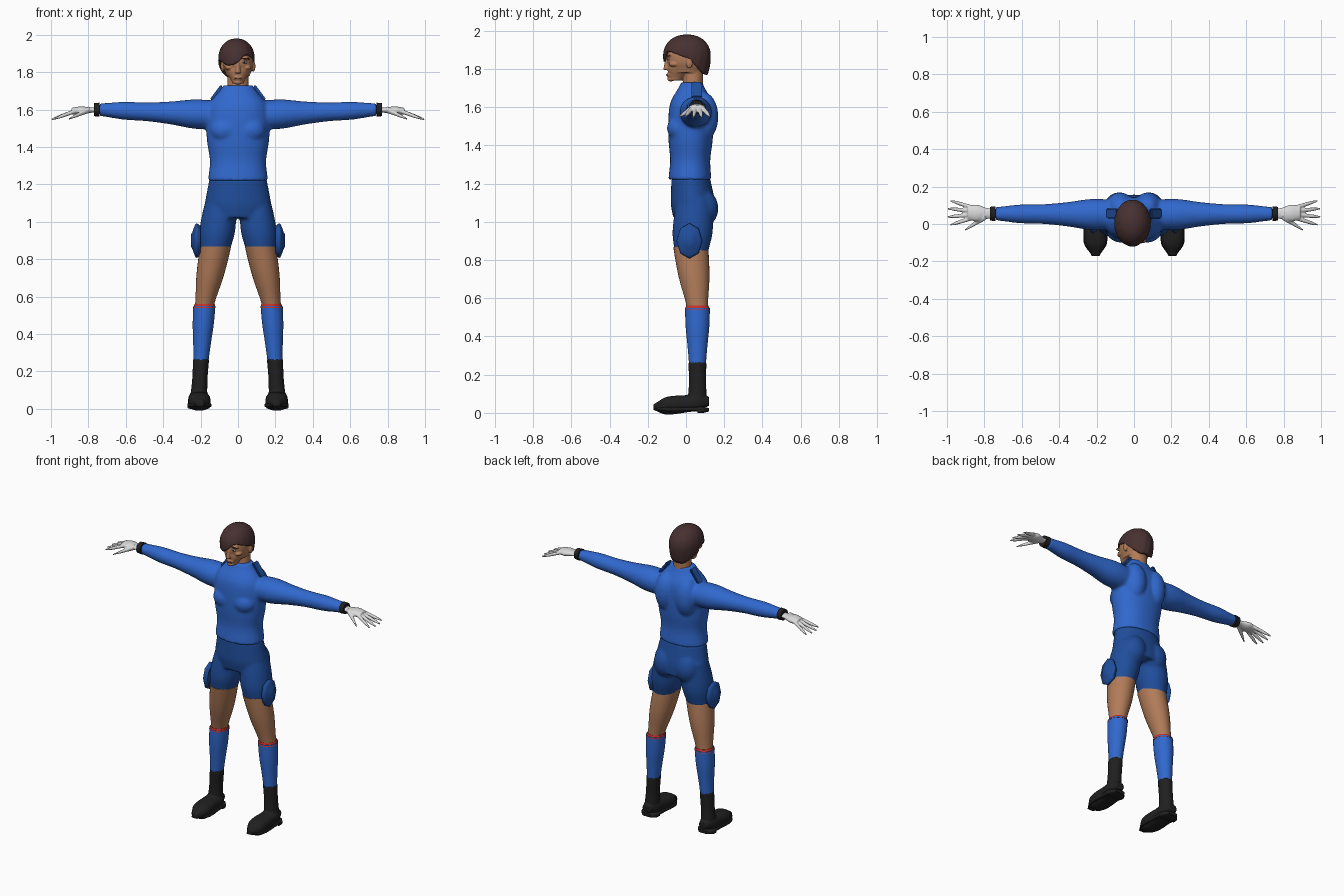
import bpy, bmesh, math
from mathutils import Matrix, Vector

cube = bpy.data.objects.get("Cube")
if cube:
    bpy.data.objects.remove(cube, do_unlink=True)


def material(name, r, g, b):
    mat = bpy.data.materials.new(name)
    mat.use_nodes = True
    mat.diffuse_color = (r, g, b, 1)
    shader = next(n for n in mat.node_tree.nodes if n.type == 'BSDF_PRINCIPLED')
    shader.inputs["Base Color"].default_value = (r, g, b, 1)
    return mat


SHIRT = material("bright blue cloth", .03, .14, .62)
SHORTS = material("deep blue cloth", .014, .075, .33)
SKIN = material("tan skin", .44, .2, .1)
HAIR = material("dark brown hair", .065, .03, .03)
BLACK = material("black leather", .014, .014, .015)
GLOVE = material("white glove", .7, .7, .7)
RED = material("red trim", .55, .03, .02)
EYE = material("eye white", .6, .6, .55)
LIP = material("lip brown", .27, .1, .06)


def ease(values, position):
    """Smooth curve through evenly spaced values; position counts stations."""
    i = min(int(position), len(values) - 2)
    t = position - i
    before, a, b, after = (values[max(i - 1, 0)], values[i], values[i + 1],
                           values[min(i + 2, len(values) - 1)])
    rise, fall = (b - before) / 2, (after - a) / 2
    curve = a + rise * t
    curve += (3 * (b - a) - 2 * rise - fall) * t ** 2
    return curve + (rise + fall - 2 * (b - a)) * t ** 3


def limb(bm, axis, start, end, radii, ratio=1.0, sides=32, power=2.0):
    """Closed tube from start to end; radii are evenly spaced along it.
    The section lies across the axis; ratio is its second radius over its first."""
    across = [Vector(row) for row in Matrix.Identity(3)]
    across.pop("xyz".index(axis))
    steps = 4 * (len(radii) - 1)
    loops = []
    for k in range(steps + 1):
        centre = Vector(start).lerp(Vector(end), k / steps)
        radius = ease(radii, k / 4)
        loop = []
        for i in range(sides):
            angle = math.tau * i / sides
            c, s = math.cos(angle), math.sin(angle)
            u = math.copysign(abs(c) ** (2 / power), c) * radius
            v = math.copysign(abs(s) ** (2 / power), s) * radius * ratio
            loop.append(bm.verts.new(centre + across[0] * u + across[1] * v))
        loops.append(loop)
    for low, high in zip(loops, loops[1:]):
        for i in range(sides):
            j = (i + 1) % sides
            bm.faces.new((low[i], low[j], high[j], high[i]))
    bm.faces.new(loops[0])
    bm.faces.new(loops[-1])


def ball(bm, centre, radii):
    placing = Matrix.Translation(centre) @ Matrix.Diagonal((*radii, 1))
    bmesh.ops.create_uvsphere(bm, u_segments=20, v_segments=12, radius=1, matrix=placing)


def finish(name, bm, mat, voxel=0, relax=0):
    """Make the object; a voxel size blends its overlapping pieces into one skin."""
    bmesh.ops.recalc_face_normals(bm, faces=bm.faces)
    for face in bm.faces:
        face.smooth = True
    for edge in bm.edges:
        edge.smooth = edge.calc_face_angle(0) < .9
    mesh = bpy.data.meshes.new(name)
    bm.to_mesh(mesh)
    bm.free()
    mesh.materials.append(mat)
    ob = bpy.data.objects.new(name, mesh)
    bpy.context.scene.collection.objects.link(ob)
    if voxel:
        blend = ob.modifiers.new("blend", 'REMESH')
        blend.mode, blend.voxel_size, blend.use_smooth_shade = 'VOXEL', voxel, True
        soften = ob.modifiers.new("soften", 'SMOOTH')
        soften.iterations = relax
    return ob


def limb_part(name, mat, *shape, **options):
    bm = bmesh.new()
    limb(bm, *shape, **options)
    return finish(name, bm, mat)


def ball_part(name, mat, centre, radii):
    bm = bmesh.new()
    ball(bm, centre, radii)
    return finish(name, bm, mat)


def joints(side):
    """Named body points for one side."""
    places = dict(shoulder=(.1, .05, 1.57), wrist=(.74, .055, 1.6),
                  hip=(.09, .045, 1.12), hem=(.125, .028, .84),
                  knee=(.18, .06, .55), ankle=(.21, .06, .06))
    return {key: Vector((side * x, y, z)) for key, (x, y, z) in places.items()}


SIDES = {"right": -1, "left": 1}

# Shirt: torso, chest, shoulder blades and sleeves
bm = bmesh.new()
limb(bm, 'z', (0, .02, 1.22), (0, .03, 1.73), [.16, .15, .165, .17, .155, .08], .7, power=2.2)
for side in SIDES.values():
    at = joints(side)
    ball(bm, (side * .07, -.03, 1.49), (.08, .07, .07))
    ball(bm, (side * .075, .09, 1.55), (.075, .08, .13))
    limb(bm, 'x', at["shoulder"], at["wrist"], [.08, .083, .065, .053, .05, .036], .95)
finish("shirt", bm, SHIRT, .009, 6)

# Shorts: hips, seat and legs
bm = bmesh.new()
limb(bm, 'z', (0, .025, 1.225), (0, .045, 1.02), [.155, .167, .178, .17], .66)
for side in SIDES.values():
    at = joints(side)
    ball(bm, (side * .08, .085, 1.07), (.08, .085, .1))
    limb(bm, 'z', at["hip"], at["hem"], [.083, .093, .095, .08], 1.1)
finish("shorts", bm, SHORTS, .009, 5)

for label, side in SIDES.items():
    at = joints(side)
    hem, knee, ankle, wrist = at["hem"], at["knee"], at["ankle"], at["wrist"]

    # Bare thigh, sock and its trim
    limb_part(label + "_thigh", SKIN, 'z', hem.lerp(knee, -.1), knee, [.083, .073, .05], 1.1)
    limb_part(label + "_sock", SHIRT, 'z', knee, knee.lerp(ankle, .62), [.059, .056, .047, .04], 1.1)
    limb_part(label + "_sock_trim", RED, 'z', knee.lerp(ankle, .02), knee.lerp(hem, .04), [.06, .053], 1.1)

    # Boot: shaft, foot, sole and heel
    heel = Vector((side * .21, .12, .06))
    toe = Vector((side * .205, -.17, .03))
    foot = [.03, .053, .056, .06, .055, .02]
    bm = bmesh.new()
    limb(bm, 'z', knee.lerp(ankle, .58), ankle, [.043, .041, .045], 1.1)
    limb(bm, 'y', heel, toe, foot, .8, power=2.6)
    finish(label + "_boot", bm, BLACK, .006, 3)
    bm = bmesh.new()
    tread = [1.07 * width for width in foot]
    down = Vector((0, 0, .04))
    limb(bm, 'y', heel - down, toe - down / 4, tread, .2, power=5)
    limb(bm, 'y', heel - down * 1.1, ankle - down * 1.1, tread[:3], .28, power=5)
    finish(label + "_boot_sole", bm, BLACK)

    # Eight-sided thigh pad with a domed face
    limb_part(label + "_thigh_pad", SHORTS, 'x', (side * .2, .018, .9), (side * .25, .018, .9),
              [.057, .067, .025], 1.36, sides=8)

    # Tab lying on the slope beside the collar
    bm = bmesh.new()
    placing = (Matrix.Translation((side * .115, .055, 1.69)) @ Matrix.Rotation(side * .93, 4, 'Y')
               @ Matrix.Diagonal((.1, .055, .016, 1)))
    bmesh.ops.create_cube(bm, size=1, matrix=placing)
    bmesh.ops.bevel(bm, geom=bm.edges[:], offset=.006, segments=2, affect='EDGES')
    finish(label + "_shoulder_tab", bm, SHORTS)

    # Wrist band
    out = Vector((side, 0, 0))
    limb_part(label + "_wrist_band", BLACK, 'x', wrist, wrist + out * .03, [.039, .037], .95)

    # Glove: palm, four fanned fingers and a thumb
    bm = bmesh.new()
    knuckles = wrist + Vector((side * .15, .005, -.008))
    limb(bm, 'x', wrist, knuckles, [.027, .03, .045, .036], .5)
    for i in range(4):
        offset = i - 1.5
        root = knuckles + Vector((side * -.02, .02 * offset, 0))
        fan = Vector((side * math.cos(offset / 5), math.sin(offset / 5), -.35))
        limb(bm, 'x', root, root + fan * (.135 - .012 * abs(offset)), [.012, .011, .01, .005], sides=12)
    thumb = wrist + Vector((side * .055, -.015, 0))
    limb(bm, 'x', thumb, thumb + Vector((side * .11, -.073, -.05)), [.02, .015, .011, .005], .9, sides=12)
    finish(label + "_glove", bm, GLOVE, .0045, 2)

# Head: skull, jaw, neck, nose, brows, cheeks and ears
bm = bmesh.new()
limb(bm, 'z', (0, .005, 1.78), (0, .005, 1.95), [.063, .08, .077, .05], 1.3, power=2.2)
limb(bm, 'z', (0, -.055, 1.74), (0, 0, 1.86), [.03, .06, .075], 1.15, power=2.2)
limb(bm, 'z', (0, .035, 1.64), (0, .04, 1.82), [.06, .055], .92)
limb(bm, 'z', (0, -.1, 1.795), (0, -.095, 1.86), [.015, .012, .008], 1.3, sides=12)
ball(bm, (0, -.088, 1.768), (.024, .014, .013))
ball(bm, (0, -.08, 1.746), (.022, .018, .012))
for side in SIDES.values():
    ball(bm, (side * .036, -.089, 1.872), (.03, .012, .008))
    ball(bm, (side * .05, -.06, 1.825), (.022, .03, .014))
    ball(bm, (side * .083, .018, 1.832), (.01, .017, .03))
finish("head", bm, SKIN, .004, 3)

# Face details
for label, side in SIDES.items():
    ball_part(label + "_eye", EYE, (side * .035, -.093, 1.852), (.014, .006, .006))
    ball_part(label + "_iris", BLACK, (side * .035, -.098, 1.852), (.005, .003, .005))
    ball_part(label + "_eyebrow", HAIR, (side * .037, -.098, 1.873), (.023, .005, .004))
ball_part("lips", LIP, (0, -.099, 1.768), (.021, .005, .005))

# Hair: a cap whose lower edge follows a hairline, from the left round the back to the fringe
hairline = [-.1, -.6, -.9, -.9, -.9, -.6, -.1, -.1, -.3, -.2, .2, .1, -.1]
middle, size = Vector((-.008, .005, 1.87)), Vector((.098, .125, .11))
columns, rows = 96, 18
bm = bmesh.new()
crown = bm.verts.new(middle + Vector((0, 0, size.z)))
grid = []
for i in range(columns):
    around = math.tau * i / columns
    lowest = ease(hairline, i / columns * (len(hairline) - 1))
    reach = math.acos(lowest) if lowest > 0 else math.pi / 2 - lowest
    strand = []
    for j in range(1, rows + 1):
        tilt = reach * j / rows
        drop = max(tilt - math.pi / 2, 0)
        radius = 1 - drop * drop / 6 if drop else math.sin(tilt) ** .9
        height = -drop if drop else math.cos(tilt)
        radius *= 1 + .008 * math.sin(around * 16 + 3 * tilt) * j / rows
        spot = Vector((radius * math.cos(around), radius * math.sin(around), height))
        strand.append(bm.verts.new(middle + spot * size))
    grid.append(strand)
for here, after in zip(grid, grid[1:] + grid[:1]):
    bm.faces.new((crown, here[0], after[0]))
    for j in range(rows - 1):
        bm.faces.new((here[j], here[j + 1], after[j + 1], after[j]))
hair = finish("hair", bm, HAIR)
shell = hair.modifiers.new("thickness", 'SOLIDIFY')
shell.thickness, shell.offset = .022, -1
